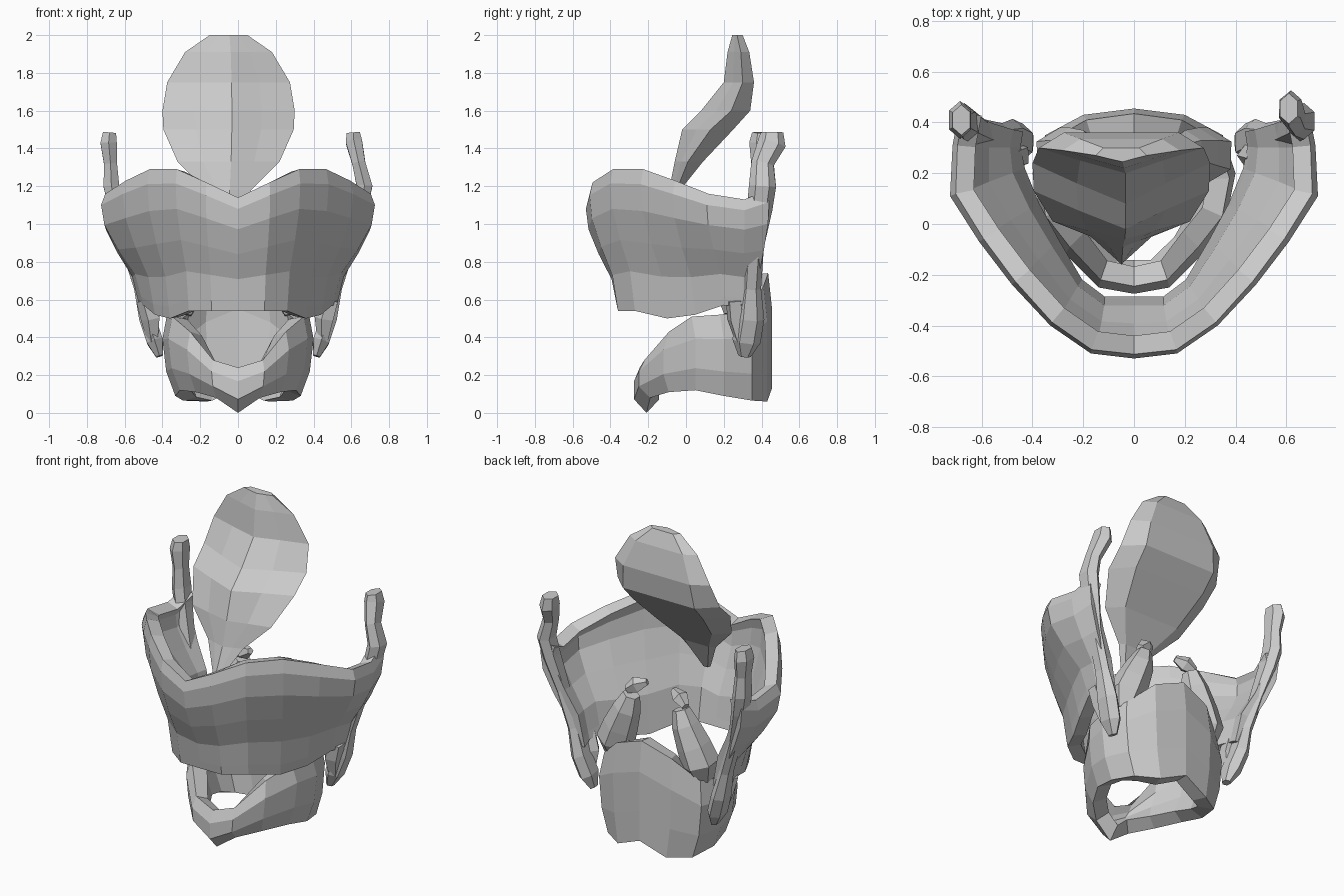
import bpy, bmesh
from math import cos, sin, pi
from mathutils import Vector

if "Cube" in bpy.data.objects:
    bpy.data.objects.remove(bpy.data.objects["Cube"])


def finish(name, bm, thickness=0):
    me = bpy.data.meshes.new(name)
    bm.to_mesh(me)
    bm.free()
    ob = bpy.data.objects.new(name, me)
    bpy.context.collection.objects.link(ob)
    if thickness:
        m = ob.modifiers.new("thickness", 'SOLIDIFY')
        m.thickness = thickness
        m.offset = -1
        m.use_even_offset = True
        m.thickness_clamp = 0.6
    return ob


def sheet(name, columns, behind, thickness, closed=False):
    """Skin columns of points; faces look away from the point 'behind'."""
    bm = bmesh.new()
    vs = [[bm.verts.new(p) for p in c] for c in columns]
    n = len(vs)
    for i in range(n if closed else n - 1):
        a, b = vs[i], vs[(i + 1) % n]
        for j in range(len(a) - 1):
            bm.faces.new((a[j], b[j], b[j + 1], a[j + 1]))
    bm.normal_update()
    ref = Vector(behind)
    if sum(f.normal.dot(f.calc_center_median() - ref) for f in bm.faces) < 0:
        bmesh.ops.reverse_faces(bm, faces=bm.faces[:])
    return finish(name, bm, thickness)


def loft(name, rings):
    """Closed solid through rings of points."""
    bm = bmesh.new()
    vs = [[bm.verts.new(p) for p in r] for r in rings]
    n = len(vs[0])
    for a, b in zip(vs, vs[1:]):
        for k in range(n):
            m = (k + 1) % n
            bm.faces.new((a[k], a[m], b[m], b[k]))
    bm.faces.new(vs[0])
    bm.faces.new(vs[-1])
    bmesh.ops.recalc_face_normals(bm, faces=bm.faces[:])
    return finish(name, bm)


def tube(name, pts, sides=6, deep=1.0):
    """Tapered limb through (x, y, z, radius) points; deep stretches it in y."""
    P = [Vector(p[:3]) for p in pts]
    rings = []
    for i, p in enumerate(pts):
        t = (P[min(i + 1, len(P) - 1)] - P[max(i - 1, 0)]).normalized()
        u = t.cross(Vector((0, 1, 0))).normalized()
        w = t.cross(u) * deep
        rings.append([P[i] + p[3] * (u * cos(a) + w * sin(a))
                      for a in (2 * pi * (k + .5) / sides for k in range(sides))])
    return loft(name, rings)


def mirrored(half):
    """Half columns from the centre outwards -> full left-to-right list."""
    left = [[(-x, y, z) for x, y, z in c] for c in half[:0:-1]]
    return left + half


# Front shield: flares from a narrow bottom edge to a wide notched top edge
bottom = [(0, -.36, .54), (.14, -.36, .54), (.26, -.27, .54), (.36, -.10, .50),
          (.44, .05, .52), (.50, .20, .57), (.52, .30, .56), (.51, .37, .54)]
top = [(0, -.53, 1.14), (.17, -.51, 1.22), (.33, -.40, 1.29), (.48, -.24, 1.29),
       (.61, -.07, 1.23), (.725, .11, 1.16), (.715, .31, 1.13), (.69, .44, 1.18)]
flare = [(0, 0), (.08, .06), (.28, .20), (.5, .60), (.72, .92), (.9, 1.0), (1, .90)]
half = []
for b, t in zip(bottom, top):
    half.append([(b[0] + (t[0] - b[0]) * f, b[1] + (t[1] - b[1]) * f,
                  b[2] + (t[2] - b[2]) * v) for v, f in flare])
sheet("front_shield", mirrored(half), (0, .5, .85), .075)

# Rear borders of the shield, with upper and lower horns
for side, s, tip in (("left", -1, (.68, .41)), ("right", 1, (.61, .455))):
    path = [(.415, .31, .30, .022), (.44, .32, .38, .05), (.48, .34, .50, .05),
            (.52, .345, .66, .035), (.59, .36, .88, .035), (.645, .39, 1.08, .045),
            (.67, .405, 1.20, .048), ((.67 + tip[0]) / 2, .405, 1.32, .04),
            (tip[0] + .005, tip[1], 1.43, .05), (*tip, 1.485, .04)]
    tube(side + "_horn", [(s * x, y, z, r) for x, y, z, r in path], deep=1.5)
    # Small knob on the lower rim
    knob = [(.49, .26, .60, .05), (.46, .27, .50, .055), (.45, .29, .38, .03)]
    tube(side + "_rim_knob", [(s * x, y, z, r) for x, y, z, r in knob], 5)

# Signet-shaped ring: low pointed arch in front, tall plate behind
ring = [(0, -.275, 0, .24), (.14, -.25, .08, .28), (.27, -.12, .11, .43),
        (.37, .05, .12, .51), (.40, .20, .09, .52), (.35, .35, .065, .54),
        (.20, .43, .06, .67), (0, .455, .13, .74)]
half = []
for x, y, lo, hi in ring:
    yb = y if y > 0 else y * .76
    half.append([(x * .83, yb, lo), (x * .95, y, lo + (hi - lo) * .3),
                 (x, y, lo + (hi - lo) * .7),
                 (x * .94, y - .02 if y > 0 else y + .03, hi)])
full = mirrored(half)
sheet("signet_ring", full[1:], (0, .1, .35), .085, closed=True)

# Paired small cartilages sitting on the plate, with tip beads
for side, s in (("left", -1), ("right", 1)):
    body = [(.30, .26, .52, .06), (.29, .27, .62, .11), (.25, .28, .72, .10),
            (.20, .29, .84, .08), (.17, .29, .93, .05)]
    tube(side + "_pyramid", [(s * x, y, z, r) for x, y, z, r in body])
    bead = [(.20, .29, .95, .025), (.15, .27, .985, .048), (.09, .25, 1.01, .02)]
    tube(side + "_tip_bead", [(s * x, y, z, r) for x, y, z, r in bead], 5)

# Leaf-shaped flap: half width, depths of ridge, edge and flat back, height
leaf = [(.02, -.16, -.14, -.12, 1.0), (.12, -.09, -.05, -.03, 1.18),
        (.27, -.06, .01, .09, 1.33), (.345, -.02, .13, .25, 1.50),
        (.35, .08, .24, .34, 1.60), (.325, .20, .30, .36, 1.75),
        (.23, .22, .29, .335, 1.91), (.10, .245, .27, .30, 2.0)]
rings = []
for w, ridge, edge, back, z in leaf:
    mid = (ridge + edge) / 2
    rings.append([(-.05 + w * f, y, z) for f, y in
                  ((-1, edge), (-.5, mid), (.05, ridge), (.5, mid), (1, edge),
                   (.7, back), (-.7, back))])
loft("leaf_flap", rings)
